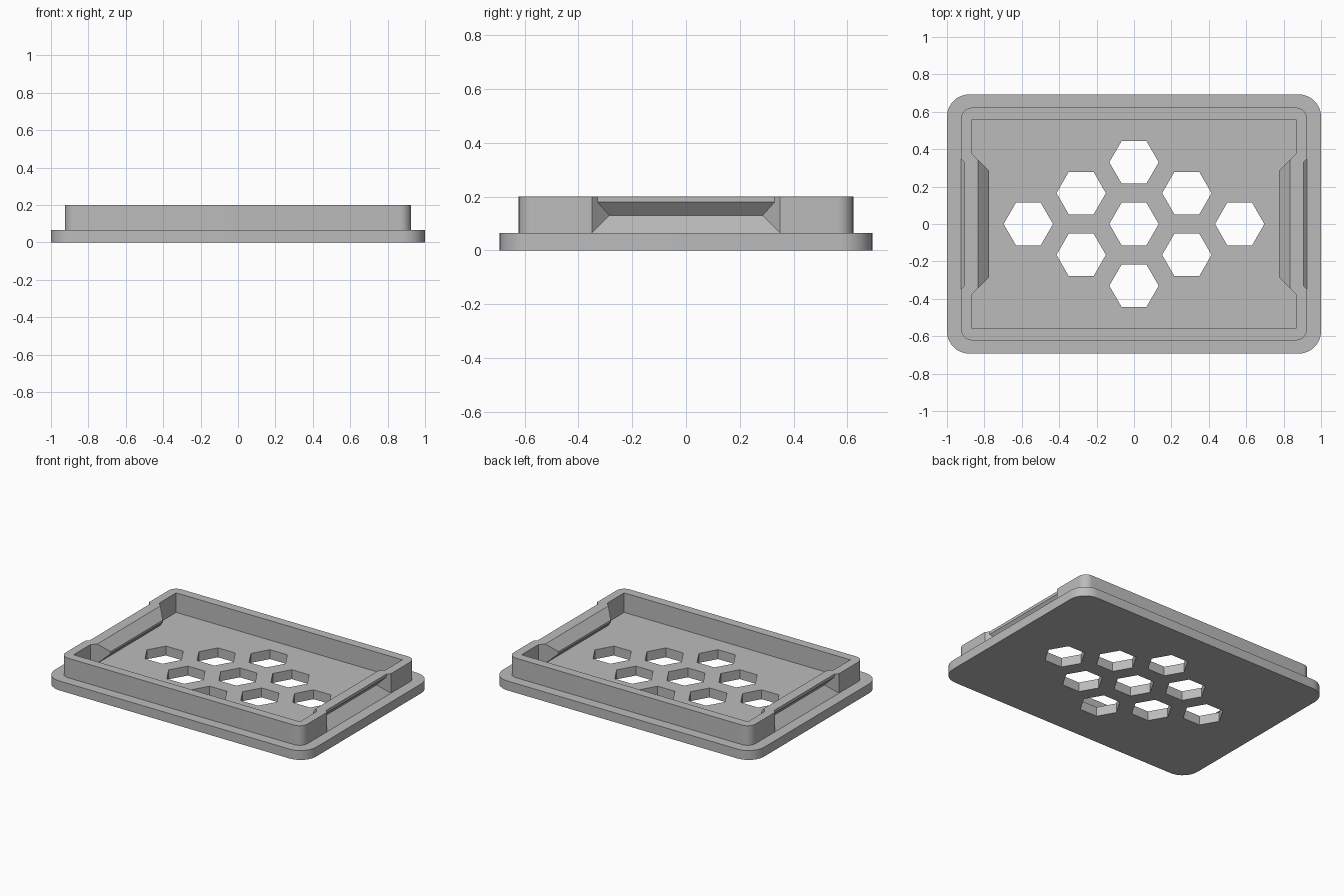
import bpy, bmesh, math

cube = bpy.data.objects.get("Cube")
if cube:
    bpy.data.objects.remove(cube, do_unlink=True)

grey = bpy.data.materials.new("plain_grey")
grey.use_nodes = True
COLOUR = (0.5, 0.5, 0.5, 1.0)
grey.diffuse_color = COLOUR
grey.node_tree.nodes["Principled BSDF"].inputs["Base Color"].default_value = COLOUR


def loft(bm, lower, upper):
    """Close a solid between two matching loops of points."""
    a = [bm.verts.new(p) for p in lower]
    b = [bm.verts.new(p) for p in upper]
    n = len(a)
    bm.faces.new(a)
    bm.faces.new(b[::-1])
    for i in range(n):
        j = (i + 1) % n
        bm.faces.new((a[i], b[i], b[j], a[j]))


def prism(bm, outline, z0, z1):
    loft(bm, [(x, y, z0) for x, y in outline], [(x, y, z1) for x, y in outline])


def side_prisms(bm, profile, inset):
    """Both side solids from an x-z profile; ends run at 45 degrees in plan."""
    for s in (-1, 1):
        loft(bm, [(s * x, inset - x, z) for x, z in profile],
             [(s * x, x - inset, z) for x, z in profile])


def finish(name, bm):
    bmesh.ops.recalc_face_normals(bm, faces=bm.faces[:])
    mesh = bpy.data.meshes.new(name)
    bm.to_mesh(mesh)
    bm.free()
    mesh.materials.append(grey)
    ob = bpy.data.objects.new(name, mesh)
    bpy.context.collection.objects.link(ob)
    return ob


def rounded_rect(hx, hy, r, steps=10):
    pts = []
    for q, (sx, sy) in enumerate(((1, 1), (-1, 1), (-1, -1), (1, -1))):
        for i in range(steps + 1):
            a = math.pi / 2 * (q + i / steps)
            pts.append((sx * (hx - r) + r * math.cos(a), sy * (hy - r) + r * math.sin(a)))
    return pts


def boolean(ob, tool, operation):
    tool.hide_render = True
    mod = ob.modifiers.new(operation.lower(), "BOOLEAN")
    mod.object, mod.operation, mod.solver = tool, operation, "EXACT"
    bpy.context.view_layer.objects.active = ob
    bpy.ops.object.modifier_apply(modifier=mod.name)
    bpy.data.objects.remove(tool, do_unlink=True)


def smooth(ob):
    bpy.ops.object.select_all(action="DESELECT")
    ob.select_set(True)
    bpy.context.view_layer.objects.active = ob
    bpy.ops.object.shade_smooth_by_angle(angle=math.radians(25))


PLATE_TOP, RIM_TOP, RIM_BASE = 0.065, 0.2, 0.05

# Base plate with rounded corners
bm = bmesh.new()
prism(bm, rounded_rect(1.0, 0.693, 0.12), 0, PLATE_TOP)
plate = finish("base_plate", bm)

# Honeycomb of vent holes in a diamond layout
bm = bmesh.new()
for i in range(3):
    for j in range(3):
        cx, cy = (i - j) * 0.2825, (i + j - 2) * 0.165
        hexagon = [(cx + 0.132 * math.cos(k * math.pi / 3),
                    cy + 0.132 * math.sin(k * math.pi / 3)) for k in range(6)]
        prism(bm, hexagon, -0.1, 0.15)
boolean(plate, finish("vent_cutter", bm), "DIFFERENCE")

# Raised rim around the plate
bm = bmesh.new()
prism(bm, rounded_rect(0.925, 0.622, 0.06), RIM_BASE, RIM_TOP)
rim = finish("rim", bm)
bm = bmesh.new()
prism(bm, [(-0.865, -0.56), (0.865, -0.56), (0.865, 0.56), (-0.865, 0.56)], 0, 0.3)
boolean(rim, finish("rim_cutter", bm), "DIFFERENCE")

# Inward bulges behind the snap grooves
bm = bmesh.new()
side_prisms(bm, [(0.89, RIM_BASE), (0.835, RIM_BASE), (0.835, PLATE_TOP), (0.775, 0.125),
                 (0.775, 0.14), (0.835, RIM_TOP), (0.89, RIM_TOP)], 0.49)
boolean(rim, finish("clip_bulges", bm), "UNION")

# Snap grooves on the outer left and right walls
bm = bmesh.new()
side_prisms(bm, [(0.95, 0.04), (0.86, 0.13), (0.905, 0.18), (0.905, 0.22), (0.95, 0.22)], 0.575)
boolean(rim, finish("groove_cutter", bm), "DIFFERENCE")

for part in (plate, rim):
    smooth(part)
